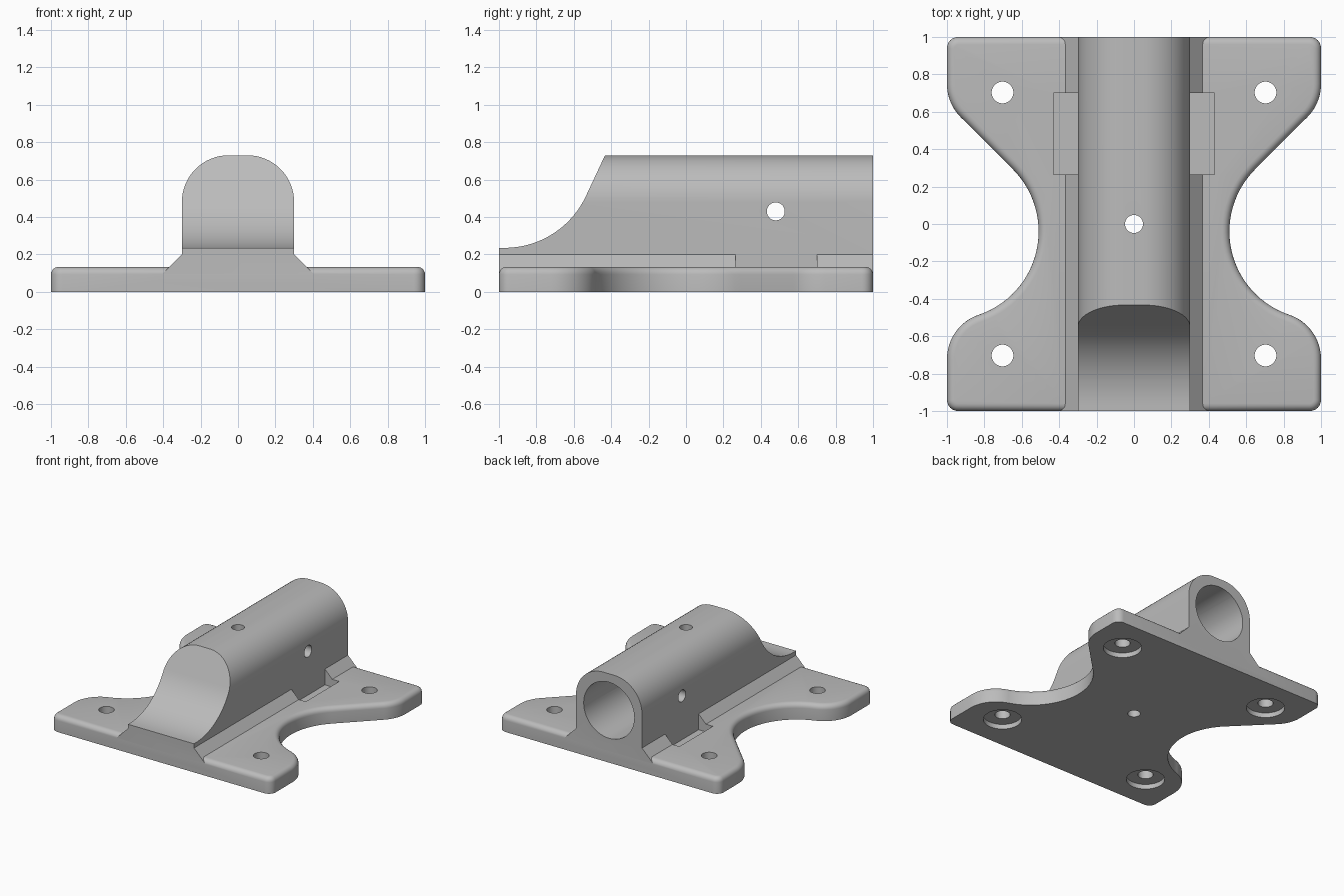
import bpy, bmesh
from math import sin, cos, pi, radians
from mathutils import Matrix, Vector

default = bpy.data.objects.get("Cube")
if default:
    bpy.data.objects.remove(default, do_unlink=True)

grey = bpy.data.materials.new("plain grey")
grey.use_nodes = True
colour = (0.5, 0.5, 0.5, 1)
grey.diffuse_color = colour
grey.node_tree.nodes["Principled BSDF"].inputs["Base Color"].default_value = colour


def arc(cx, cy, r, start, end, steps):
    """Points along an arc, angles in degrees."""
    angles = [radians(start + (end - start) * i / steps) for i in range(steps + 1)]
    return [(cx + r * cos(a), cy + r * sin(a)) for a in angles]


def finish(name, bm):
    bmesh.ops.recalc_face_normals(bm, faces=bm.faces)
    mesh = bpy.data.meshes.new(name)
    bm.to_mesh(mesh)
    bm.free()
    mesh.materials.append(grey)
    ob = bpy.data.objects.new(name, mesh)
    bpy.context.collection.objects.link(ob)
    return ob


def prism(name, points, direction, round_top=0):
    """Extrude a closed outline of 3D points, with an optional rounded far rim."""
    bm = bmesh.new()
    face = bm.faces.new([bm.verts.new(p) for p in points])
    ext = bmesh.ops.extrude_face_region(bm, geom=[face], use_keep_orig=True)
    moved = [g for g in ext["geom"] if isinstance(g, bmesh.types.BMVert)]
    bmesh.ops.translate(bm, verts=moved, vec=direction)
    bmesh.ops.recalc_face_normals(bm, faces=bm.faces)
    if round_top:
        rim = [g for g in ext["geom"] if isinstance(g, bmesh.types.BMEdge)]
        bmesh.ops.bevel(bm, geom=rim, offset=round_top, segments=5,
                        profile=0.5, affect="EDGES")
    return finish(name, bm)


def cylinder(name, r, centre, length, axis="Z", sides=48):
    bm = bmesh.new()
    turn = {"X": Matrix.Rotation(pi / 2, 4, "Y"),
            "Y": Matrix.Rotation(pi / 2, 4, "X"), "Z": Matrix()}[axis]
    bmesh.ops.create_cone(bm, cap_ends=True, segments=sides, radius1=r, radius2=r,
                          depth=length, matrix=Matrix.Translation(centre) @ turn)
    return finish(name, bm)


def box(name, low, high):
    low, high = Vector(low), Vector(high)
    bm = bmesh.new()
    size = Matrix.Diagonal((*(high - low), 1))
    bmesh.ops.create_cube(bm, size=1, matrix=Matrix.Translation((low + high) / 2) @ size)
    return finish(name, bm)


def combine(target, other, operation):
    mod = target.modifiers.new(other.name, "BOOLEAN")
    mod.object, mod.operation, mod.solver = other, operation, "EXACT"
    bpy.context.view_layer.objects.active = target
    bpy.ops.object.modifier_apply(modifier=mod.name)
    bpy.data.objects.remove(other, do_unlink=True)


# Waisted base plate: half outline from front to back, then mirrored
half = (arc(0.94, -0.94, 0.06, -90, 0, 6)
        + arc(0.75, -0.722, 0.25, 0, 71, 12)
        + arc(0.98, -0.04, 0.47, 251, 135, 28)
        + arc(0.75, 0.748, 0.25, -45, 0, 8)
        + arc(0.94, 0.94, 0.06, 0, 90, 6))
outline = half + [(-x, y) for x, y in reversed(half)]
mount = prism("mounting_bracket", [(x, y, 0) for x, y in outline], (0, 0, 0.133), 0.04)

# Round-topped socket body with sloping feet
side = [(0.4, 0.05), (0.4, 0.1), (0.3, 0.2)] + arc(0.05, 0.48, 0.25, 0, 90, 16)
section = side + [(-x, z) for x, z in reversed(side)]
body = prism("socket_body", [(x, -1, z) for x, z in section], (0, 2, 0))

# Scooped front end
scoop = [(-1.1, 0.235)] + arc(-0.97, 0.715, 0.48, -90, -25, 24)
scoop += [(-0.433, 0.73), (-0.386, 0.83), (-1.1, 0.83)]
combine(body, prism("scoop", [(-0.5, y, z) for y, z in scoop], (1, 0, 0)), "DIFFERENCE")
combine(mount, body, "UNION")

# Blind socket bore, vertical drain hole and cross pin hole
combine(mount, cylinder("bore", 0.23, (0, 0.45, 0.43), 1.3, "Y", 64), "DIFFERENCE")
combine(mount, cylinder("drain", 0.048, (0, 0, 0.4), 1), "DIFFERENCE")
combine(mount, cylinder("cross_pin", 0.048, (0, 0.48, 0.43), 1, "X"), "DIFFERENCE")

# Pockets beside the body
for s in (-1, 1):
    x0, x1 = sorted((s * 0.3, s * 0.43))
    combine(mount, box("pocket", (x0, 0.265, 0.07), (x1, 0.7, 0.3)), "DIFFERENCE")

# Corner bolt holes, counterbored from below
for x in (-0.703, 0.703):
    for y in (-0.703, 0.703):
        combine(mount, cylinder("bolt", 0.058, (x, y, 0.1), 0.4), "DIFFERENCE")
        combine(mount, cylinder("counterbore", 0.145, (x, y, 0), 0.08), "DIFFERENCE")

# Smooth curves, crisp edges
bpy.ops.object.select_all(action="DESELECT")
mount.select_set(True)
bpy.context.view_layer.objects.active = mount
bpy.ops.object.shade_smooth_by_angle(angle=radians(30))
